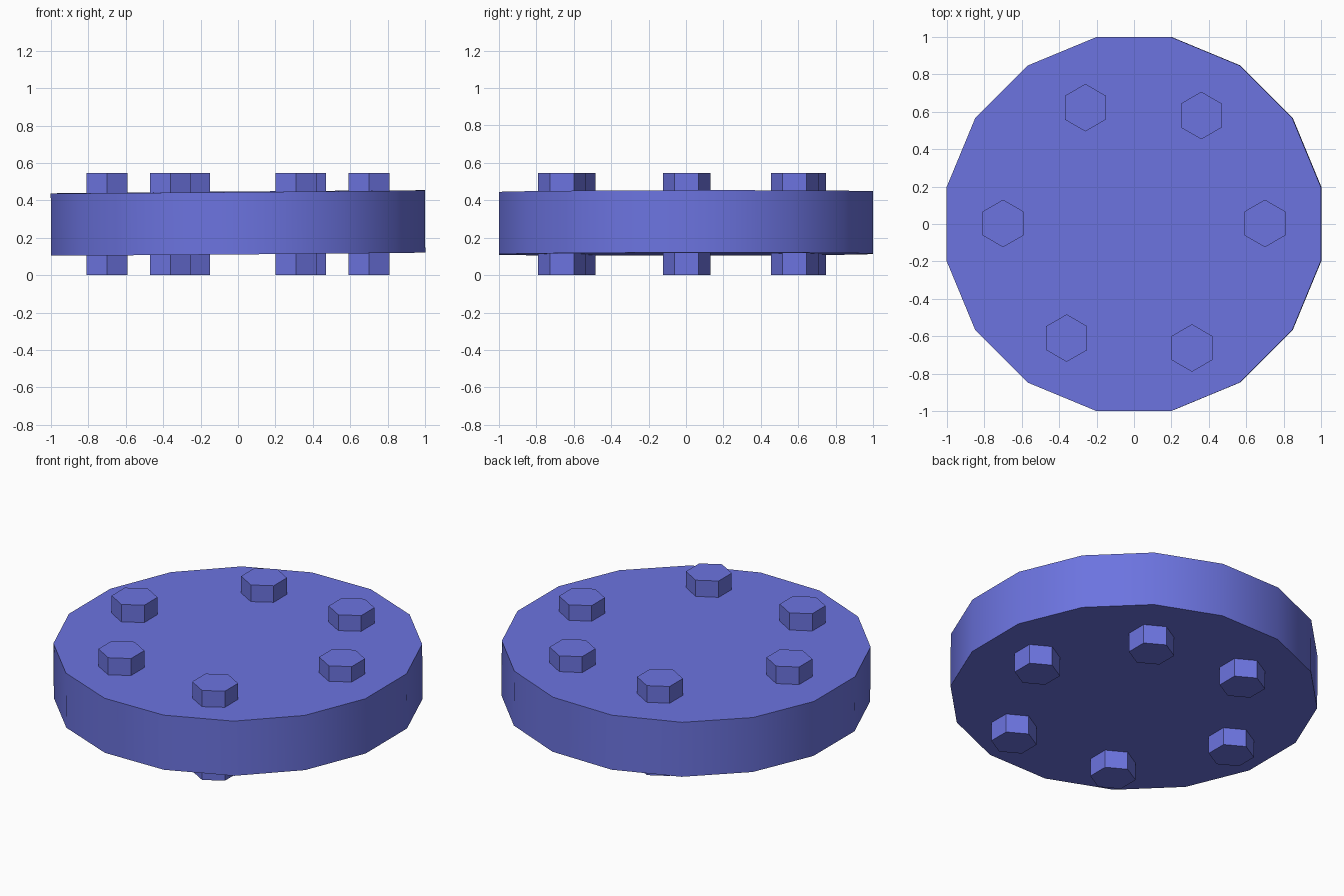
import bpy, math

if "Cube" in bpy.data.objects:
    bpy.data.objects.remove(bpy.data.objects["Cube"])

# single blue-violet colour
blue = bpy.data.materials.new("blue violet")
blue.diffuse_color = (0.150, 0.174, 0.745, 1)
blue.use_nodes = True
blue.node_tree.nodes["Principled BSDF"].inputs["Base Color"].default_value = blue.diffuse_color


def prism(name, sides, radius, depth, loc, rot):
    bpy.ops.mesh.primitive_cylinder_add(vertices=sides, radius=radius, depth=depth,
                                        location=loc, rotation=rot)
    obj = bpy.context.object
    obj.name = name
    obj.data.materials.append(blue)
    return obj


# sixteen-sided disc, tilted very slightly up toward +x, smooth around the rim
disc = prism("disc", 16, 1 / math.cos(math.pi / 16), 0.333,
             (0, 0, 0.279), (0, -0.0085, math.pi / 16))
bpy.ops.object.shade_smooth_by_angle(angle=math.radians(30))

# hexagonal bolts passing through the disc, corners pointing along y
centres = [(0.70, 0.003), (0.36, 0.58), (-0.26, 0.622),
           (-0.70, 0.003), (-0.36, -0.61), (0.31, -0.663)]
for i, (x, y) in enumerate(centres):
    prism(f"bolt_{i + 1}", 6, 0.127, 0.546, (x, y, 0.273), (0, 0, 0))
